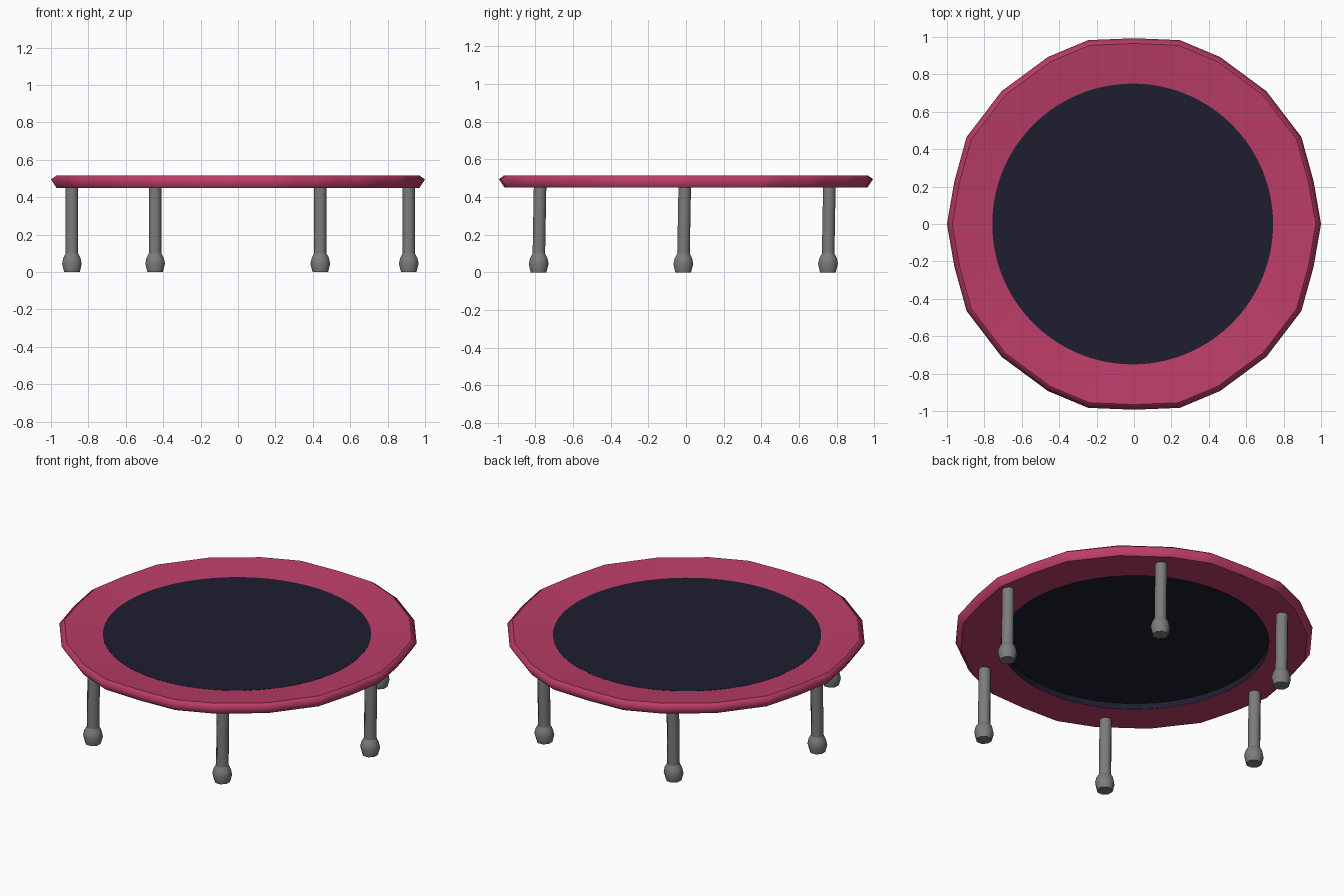
import bpy, bmesh, math
from mathutils import Vector

if "Cube" in bpy.data.objects:
    bpy.data.objects.remove(bpy.data.objects["Cube"])


def material(name, rgb):
    m = bpy.data.materials.new(name)
    m.diffuse_color = (*rgb, 1)
    m.use_nodes = True
    m.node_tree.nodes["Principled BSDF"].inputs["Base Color"].default_value = m.diffuse_color
    return m


PINK = material("raspberry pink", (0.50, 0.047, 0.14))
NAVY = material("dark navy", (0.0125, 0.0125, 0.030))
GREY = material("mid grey", (0.20, 0.20, 0.20))


def loft(name, rings, mat, sharp=(), closed=False):
    """Join rings of points; cap the ends, or close the profile into a loop."""
    bm = bmesh.new()
    loops = [[bm.verts.new(p) for p in ring] for ring in rings]
    n = len(loops[0])
    pairs = list(zip(loops, loops[1:]))
    if closed:
        pairs.append((loops[-1], loops[0]))
    for a, b in pairs:
        for i in range(n):
            j = (i + 1) % n
            bm.faces.new((a[i], a[j], b[j], b[i]))
    if not closed:
        bm.faces.new(loops[0][::-1])
        bm.faces.new(loops[-1])
    bmesh.ops.recalc_face_normals(bm, faces=bm.faces)
    for f in bm.faces:
        f.smooth = True
    # Crisp edges along the chosen rings
    for k in sharp:
        for i in range(n):
            bm.edges.get((loops[k][i], loops[k][(i + 1) % n])).smooth = False
    me = bpy.data.meshes.new(name)
    bm.to_mesh(me)
    bm.free()
    me.materials.append(mat)
    ob = bpy.data.objects.new(name, me)
    bpy.context.collection.objects.link(ob)
    return ob


def circle(cx, cy, r, z, n, turn=0.0):
    return [Vector((cx + r * math.cos(math.tau * i / n + turn),
                    cy + r * math.sin(math.tau * i / n + turn), z)) for i in range(n)]


# Padded rim: uneven 24-sided outline subdivided to meet a round opening
quad = [(1.0, 0), (0.96, 0.23), (0.895, 0.465), (0.708, 0.71), (0.46, 0.893), (0.245, 0.983)]
outline = quad + [(0, 0.993)]
outline += [(-x, y) for x, y in quad[::-1]]
outline += [(x, -y) for x, y in outline[-2:0:-1]]
SUB = 4
fine, hole = [], []
for i, p in enumerate(outline):
    q = outline[(i + 1) % len(outline)]
    for s in range(SUB):
        v = Vector(p).lerp(Vector(q), s / SUB)
        fine.append(v)
        hole.append(v.normalized() * 0.75 + Vector((-0.007, 0)))


def at(points, s, z):
    return [Vector((v.x * s, v.y * s, z)) for v in points]


loft("padded_rim", [at(hole, 1, 0.45), at(fine, 0.97, 0.45), at(fine, 1.0, 0.495),
                    at(fine, 0.972, 0.515), at(hole, 1, 0.49)],
     PINK, sharp=(0, 1, 3, 4), closed=True)

# Jumping mat: thin sheet level with the sunken inner edge of the rim, with a skirt below
loft("jumping_mat", [at(hole, 0.998, 0.45), at(hole, 1.001, 0.491), at(hole, 0.999, 0.491),
                     at(hole, 0.996, 0.45)], NAVY, sharp=(0, 1, 2, 3), closed=True)
loft("mat_sheet", [at(hole, 1, 0.488), at(hole, 1, 0.4915)], NAVY, sharp=(0, 1))

# Six legs with bulbous feet
leg_profile = [(0.045, 0.0), (0.057, 0.045), (0.050, 0.075), (0.036, 0.10), (0.036, 0.452)]
spots = [(0.913, -0.015), (0.44, 0.753), (-0.443, 0.753),
         (-0.888, -0.015), (-0.443, -0.783), (0.44, -0.783)]
for k, (x, y) in enumerate(spots):
    loft(f"leg_{k + 1}", [circle(x, y + 0.018 * z, r, z, 8, math.pi / 8) for r, z in leg_profile],
         GREY, sharp=(0, 3, 4))
